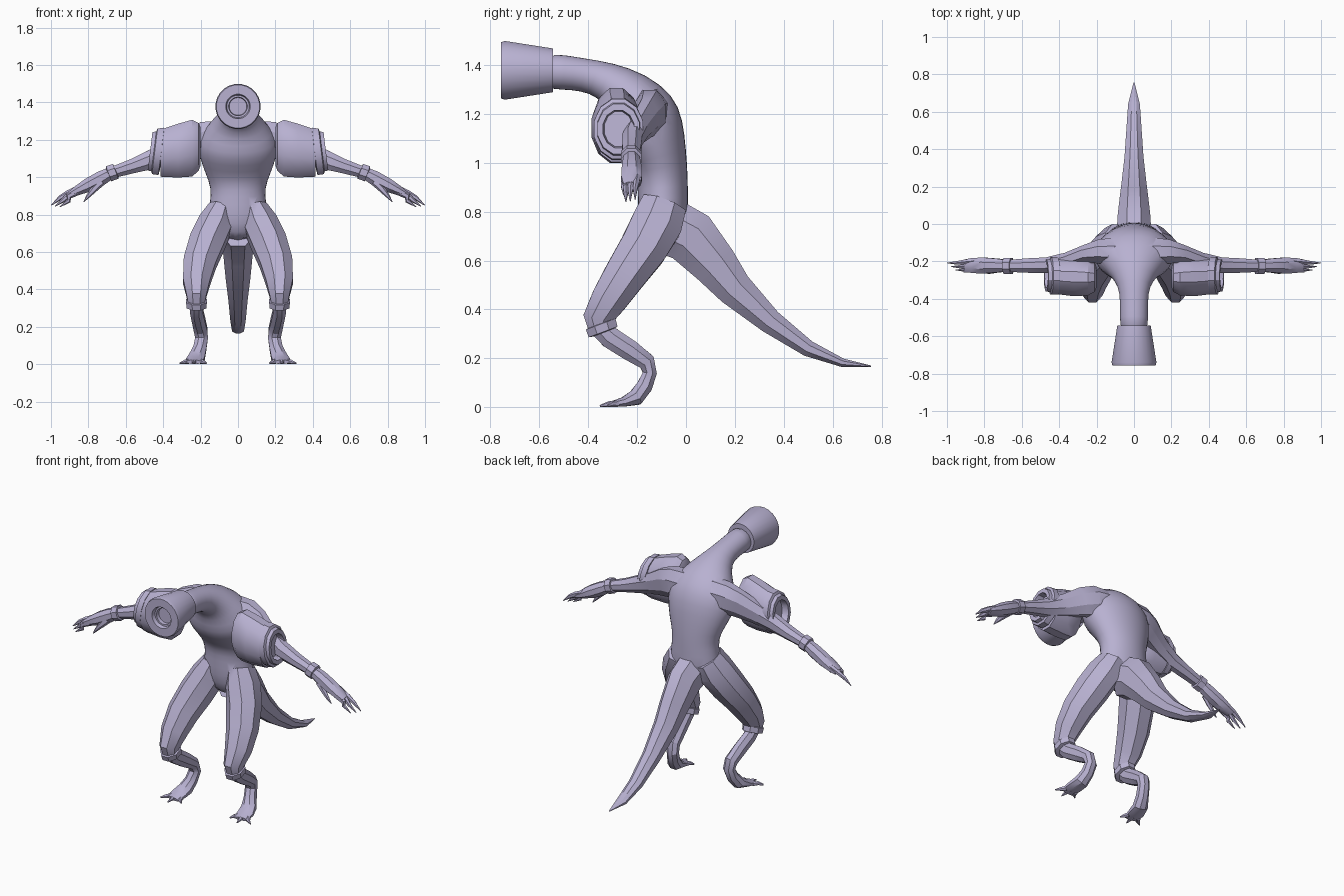
import bpy, bmesh, math
from mathutils import Vector

skin = bpy.data.materials.new("pale_lavender")
skin.diffuse_color = (0.48, 0.44, 0.64, 1)

X, Y = Vector((1, 0, 0)), Vector((0, 1, 0))


def loft(bm, stations, n=8, ref=X, axis=None):
    """Skin elliptical rings (x, y, z, half width, half depth) along a path."""
    pts = [Vector(s[:3]) for s in stations]
    rings = []
    for i, s in enumerate(stations):
        t = axis or (pts[min(i + 1, len(pts) - 1)] - pts[max(i - 1, 0)])
        t = Vector(t).normalized()
        u = (ref - t * ref.dot(t)).normalized()
        v = t.cross(u)
        ring = []
        for k in range(n):
            a = 2 * math.pi * (k + 0.5) / n
            ring.append(bm.verts.new(pts[i] + u * s[3] * math.cos(a) + v * s[4] * math.sin(a)))
        rings.append(ring)
    for a, b in zip(rings, rings[1:]):
        for k in range(n):
            bm.faces.new((a[k], a[(k + 1) % n], b[(k + 1) % n], b[k]))
    bm.faces.new(rings[0][::-1])
    bm.faces.new(rings[-1])


def activate(ob):
    bpy.ops.object.select_all(action='DESELECT')
    ob.select_set(True)
    bpy.context.view_layer.objects.active = ob


def part(name, paths, n=8, ref=X, axis=None, mirror=False, subsurf=0, angle=30):
    bm = bmesh.new()
    for p in paths:
        loft(bm, p, n, ref, axis)
    bmesh.ops.recalc_face_normals(bm, faces=bm.faces)
    me = bpy.data.meshes.new(name)
    bm.to_mesh(me)
    bm.free()
    me.materials.append(skin)
    ob = bpy.data.objects.new(name, me)
    bpy.context.collection.objects.link(ob)
    activate(ob)
    bpy.ops.object.shade_smooth_by_angle(angle=math.radians(angle))
    if mirror:
        ob.modifiers.new("mirror", 'MIRROR').use_mirror_merge = False
    if subsurf:
        s = ob.modifiers.new("subsurf", 'SUBSURF')
        s.levels = s.render_levels = subsurf
    return ob


# Torso bending forward into the neck
body = part("body", [[
    (0, -.09, .66, .07, .06),
    (0, -.09, .75, .165, .105),
    (0, -.095, .86, .155, .105),
    (0, -.095, .94, .144, .105),
    (0, -.105, 1.02, .178, .112),
    (0, -.145, 1.12, .215, .148),
    (0, -.183, 1.20, .222, .157),
    (0, -.24, 1.285, .145, .112),
    (0, -.33, 1.34, .082, .077),
    (0, -.42, 1.36, .076, .068),
    (0, -.50, 1.37, .076, .072),
    (0, -.58, 1.375, .078, .076)]], n=16, subsurf=1, angle=80)

# Flared drum-shaped head with a recessed front opening
c = 1.378
part("head", [[(0, y, c, r, r) for y, r in (
    (-.543, .07), (-.543, .09), (-.74, .121), (-.757, .116), (-.757, .066),
    (-.735, .06), (-.735, .05), (-.715, .047))]], n=24, axis=-Y)

# Tail curving down and back
tail = part("tail", [[
    (0, -.06, .735, .10, .125),
    (0, .02, .695, .094, .122),
    (0, .12, .582, .082, .10),
    (0, .20, .483, .072, .08),
    (0, .345, .35, .055, .054),
    (0, .50, .24, .044, .036),
    (0, .64, .182, .034, .019),
    (0, .757, .168, .003, .003)]], n=8)

# Legs
thigh = part("thigh", [[
    (.09, -.09, .83, .072, .10),
    (.12, -.12, .75, .098, .112),
    (.165, -.175, .65, .102, .105),
    (.205, -.25, .54, .094, .092),
    (.222, -.315, .44, .078, .08),
    (.222, -.362, .36, .056, .065),
    (.222, -.352, .315, .045, .048)]], mirror=True)
part("knee_band", [[
    (.222, -.350, .342, .05, .06),
    (.222, -.349, .340, .06, .07),
    (.222, -.339, .308, .058, .068),
    (.222, -.338, .305, .04, .05)]], axis=(0, .35, -.94), mirror=True)
part("shin_and_foot", [[
    (.222, -.35, .325, .038, .046),
    (.222, -.31, .285, .037, .048),
    (.21, -.228, .232, .038, .046),
    (.20, -.16, .185, .039, .038),
    (.195, -.148, .14, .037, .031),
    (.204, -.17, .085, .038, .035),
    (.219, -.205, .04, .046, .036),
    (.23, -.255, .022, .052, .021),
    (.236, -.31, .012, .046, .011)]], mirror=True)
part("toes", [[
    (.232 + d * .034, -.28, .014, .015, .014),
    (.236 + d * .048, -.315 + abs(d) * .01, .013, .012, .012),
    (.240 + d * .072, -.352 + abs(d) * .03, .005, .003, .004)]
    for d in (-1, 0, 1)], n=6, mirror=True)

# Arms
arm = part("arm", [[
    (.08, -.15, 1.212, .085, .095),
    (.18, -.147, 1.205, .07, .099),
    (.25, -.16, 1.185, .052, .09),
    (.35, -.195, 1.14, .046, .07),
    (.46, -.22, 1.095, .045, .056),
    (.56, -.222, 1.06, .042, .042),
    (.68, -.224, 1.022, .034, .032)]], ref=Y, mirror=True)
part("wrist_band", [[
    (.652, -.224, 1.032, .035, .035),
    (.654, -.224, 1.031, .046, .046),
    (.692, -.224, 1.018, .046, .046),
    (.694, -.224, 1.017, .03, .03)]], ref=Y, mirror=True)
part("hand", [[
    (.68, -.224, 1.022, .034, .034),
    (.73, -.222, .995, .040, .042),
    (.80, -.222, .958, .046, .040),
    (.86, -.222, .928, .044, .028),
    (.90, -.222, .908, .036, .017)]], ref=Y, mirror=True)
fingers = [[
    (.85, y, .94 - drop, .014, .018),
    (.905, y + dy * .5, .915 - drop, .014, .017),
    (.95 - short, y + dy, .89 - drop, .010, .013),
    (.998 - short, y + dy, .85 - drop * .6, .002, .002)]
    for y, dy, drop, short in ((-.198, -.010, 0, 0), (-.222, -.006, .010, .02),
                               (-.246, 0, .016, .045))]
thumb = [(.73, -.245, .975, .016, .022), (.775, -.255, .93, .013, .017),
         (.80, -.257, .90, .009, .011), (.825, -.255, .868, .002, .002)]
part("fingers", fingers + [thumb], n=6, ref=Y, mirror=True)

# Barrel shoulder pads with a stepped outer rim and hollow end
part("shoulder_pad", [[
    (.20, -.285, 1.165, .055, .105),
    (.21, -.285, 1.162, .08, .132),
    (.245, -.285, 1.155, .10, .157),
    (.32, -.282, 1.142, .108, .149),
    (.415, -.278, 1.128, .10, .13)]], n=12, ref=Y, axis=X, mirror=True)
part("shoulder_rim", [[
    (.405, -.276, 1.138, .08, .10),
    (.410, -.276, 1.138, .104, .132),
    (.445, -.276, 1.138, .104, .127),
    (.45, -.276, 1.138, .09, .112),
    (.47, -.276, 1.138, .088, .106),
    (.47, -.276, 1.138, .066, .08),
    (.43, -.276, 1.138, .06, .074)]], n=12, ref=Y, axis=(.98, 0, .12), mirror=True)

# Fuse limbs and tail with the torso into one skin
for ob in (body, tail, thigh, arm):
    activate(ob)
    for m in list(ob.modifiers):
        bpy.ops.object.modifier_apply(modifier=m.name)
activate(body)
for ob in (tail, thigh, arm):
    m = body.modifiers.new("union", 'BOOLEAN')
    m.operation, m.solver, m.object = 'UNION', 'EXACT', ob
    bpy.ops.object.modifier_apply(modifier=m.name)
    bpy.data.objects.remove(ob)

# Soften the seams around hips, tail root and shoulders
bm = bmesh.new()
bm.from_mesh(body.data)
bmesh.ops.remove_doubles(bm, verts=bm.verts, dist=.002)
bmesh.ops.recalc_face_normals(bm, faces=bm.faces)
bm.to_mesh(body.data)
bm.free()
bpy.ops.object.shade_smooth_by_angle(angle=math.radians(36))
